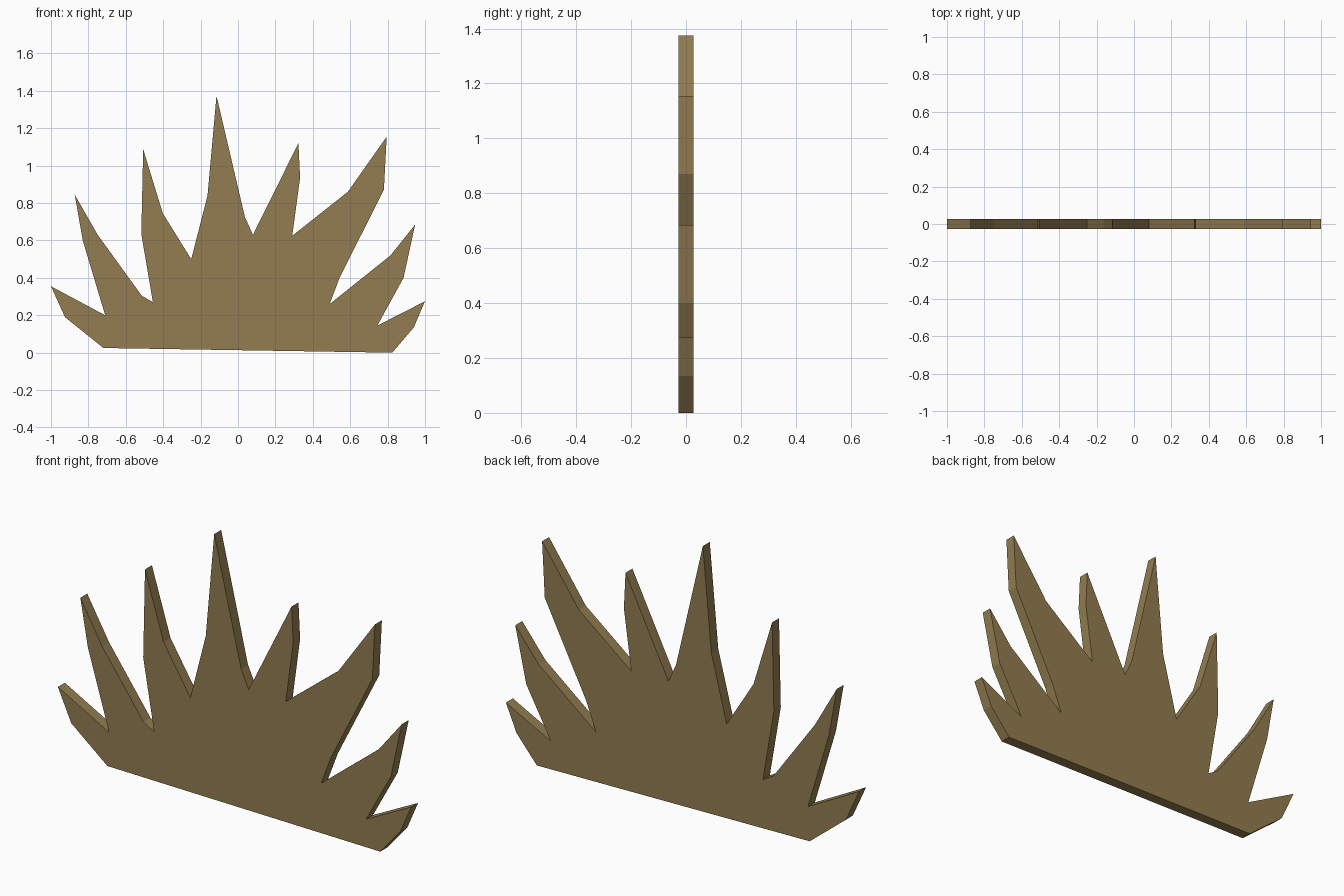
import bpy, bmesh

if "Cube" in bpy.data.objects:
    bpy.data.objects.remove(bpy.data.objects["Cube"])

HALF_THICKNESS = 0.028

# Base corners of the fan
base_left, base_right = (-0.72, 0.025), (0.825, 0.0)

# Each blade, left to right: outer bend, tip, then inner bend and valley
blades = [
    [(-0.925, 0.19), (-1.0, 0.355), (-0.71, 0.20)],
    [(-0.83, 0.60), (-0.873, 0.845), (-0.75, 0.63), (-0.515, 0.305), (-0.455, 0.27)],
    [(-0.517, 0.635), (-0.507, 1.088), (-0.402, 0.745), (-0.25, 0.50)],
    [(-0.163, 0.84), (-0.115, 1.374), (0.037, 0.725), (0.08, 0.63)],
    [(0.323, 1.12), (0.332, 0.935), (0.29, 0.625)],
    [(0.587, 0.86), (0.795, 1.155), (0.78, 0.87), (0.545, 0.405), (0.49, 0.26)],
    [(0.815, 0.52), (0.947, 0.685), (0.885, 0.40), (0.745, 0.145)],
    [(1.0, 0.275), (0.94, 0.135)],
]
outline = [base_left] + [p for blade in blades for p in blade] + [base_right]

# Flat plate cut to the outline, extruded through its thickness
bm = bmesh.new()
face = bm.faces.new([bm.verts.new((x, -HALF_THICKNESS, z)) for x, z in outline])
extruded = bmesh.ops.extrude_face_region(bm, geom=[face], use_keep_orig=True)
moved = [v for v in extruded["geom"] if isinstance(v, bmesh.types.BMVert)]
bmesh.ops.translate(bm, verts=moved, vec=(0, 2 * HALF_THICKNESS, 0))
bmesh.ops.recalc_face_normals(bm, faces=bm.faces)

mesh = bpy.data.meshes.new("spiky_fan_plate")
bm.to_mesh(mesh)
bm.free()

# Single dry olive brown colour
mat = bpy.data.materials.new("olive_brown")
mat.diffuse_color = (0.29, 0.205, 0.08, 1)
mat.use_nodes = True
mat.node_tree.nodes["Principled BSDF"].inputs["Base Color"].default_value = mat.diffuse_color
mesh.materials.append(mat)

plate = bpy.data.objects.new("spiky_fan_plate", mesh)
bpy.context.collection.objects.link(plate)
